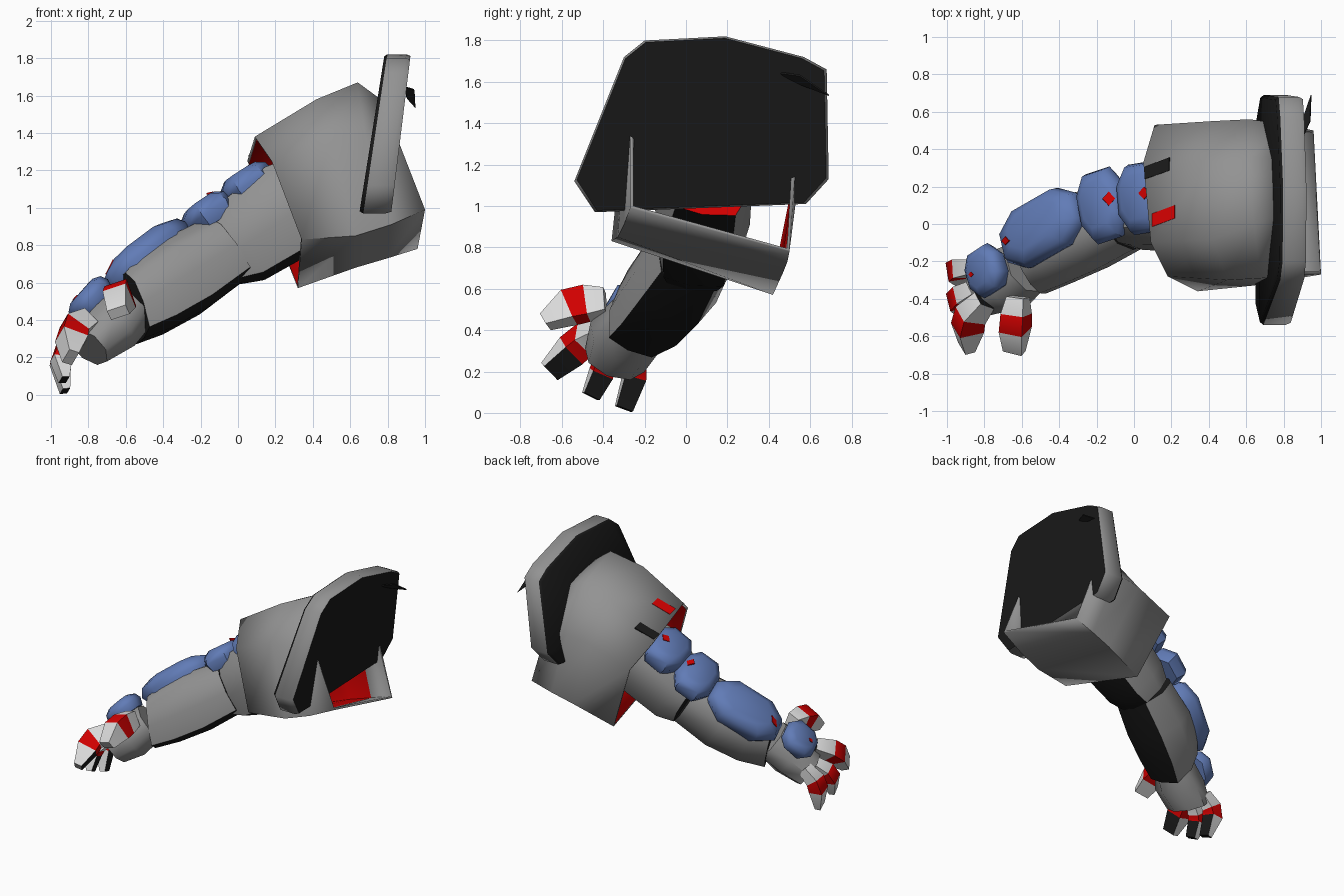
import bpy, bmesh, math
from mathutils import Vector as V
from mathutils.bvhtree import BVHTree

if "Cube" in bpy.data.objects:
    bpy.data.objects.remove(bpy.data.objects["Cube"])


def material(name, rgb):
    m = bpy.data.materials.new(name)
    m.diffuse_color = (*rgb, 1)
    m.use_nodes = True
    m.node_tree.nodes["Principled BSDF"].inputs["Base Color"].default_value = m.diffuse_color
    return m


GRAY = material("armour gray", (0.29, 0.29, 0.29))
BLACK = material("black", (0.01, 0.01, 0.01))
RED = material("red", (0.65, 0.0, 0.0))
BLUE = material("pad blue", (0.12, 0.2, 0.47))
WHITE = material("finger white", (0.72, 0.72, 0.72))


def section(c, axis, up, hw, hh, shape):
    """Place a 2D cross-section square to the axis."""
    axis = V(axis).normalized()
    side = axis.cross(V(up)).normalized()
    up = side.cross(axis)
    return [V(c) + side * (hw * x) + up * (hh * y) for x, y in shape]


K = 1 / math.cos(math.pi / 8)
OCTAGON = [(K * math.cos((i + .5) * math.tau / 8), K * math.sin((i + .5) * math.tau / 8)) for i in range(8)]
SQUARE = [(1, 1), (-1, 1), (-1, -1), (1, -1)]
# Arm section: long flat front (first points), flat underside
ARM = [(.85, -.85), (1, -.1), (.85, .6), (.4, 1), (-.4, 1), (-.95, .45), (-1, -.3), (-.6, -1), (.2, -1.02)]


def loft(name, rings, mats, rule=lambda seg, normal: 0, caps=True, angle=40):
    """Skin rings together; rule picks a material from segment (-1, -2 = caps) and normal."""
    bm = bmesh.new()
    rows = [[bm.verts.new(p) for p in r] for r in rings]
    n, segs, faces = len(rows[0]), [], []
    for s in range(len(rows) - 1):
        for i in range(n):
            j = (i + 1) % n
            faces.append(bm.faces.new((rows[s][i], rows[s][j], rows[s + 1][j], rows[s + 1][i])))
            segs.append(s)
    if caps:
        faces += [bm.faces.new(rows[0][::-1]), bm.faces.new(rows[-1])]
        segs += [-1, -2]
    bmesh.ops.recalc_face_normals(bm, faces=bm.faces[:])
    mid = sum((v.co for v in bm.verts), V()) / len(bm.verts)
    if sum(f.normal.dot(f.calc_center_median() - mid) for f in faces) < 0:
        bmesh.ops.reverse_faces(bm, faces=bm.faces[:])
    bm.normal_update()
    for f, s in zip(faces, segs):
        f.material_index = rule(s, f.normal)
    me = bpy.data.meshes.new(name)
    bm.to_mesh(me)
    bm.free()
    for m in mats:
        me.materials.append(m)
    ob = bpy.data.objects.new(name, me)
    bpy.context.collection.objects.link(ob)
    bpy.ops.object.select_all(action='DESELECT')
    ob.select_set(True)
    bpy.context.view_layer.objects.active = ob
    bpy.ops.object.shade_smooth_by_angle(angle=math.radians(angle))
    return ob


def plate(name, ob, corners, mat):
    """Thin plate laid on a surface below the given x, y corners."""
    tree = BVHTree.FromPolygons([v.co for v in ob.data.vertices],
                                [p.vertices for p in ob.data.polygons])
    mx = sum(c[0] for c in corners) / len(corners)
    my = sum(c[1] for c in corners) / len(corners)
    hit, nor, _, _ = tree.ray_cast(V((mx, my, 3)), V((0, 0, -1)))
    if hit is None:
        return
    if nor.z < 0:
        nor = -nor
    low = [V((x, y, hit.z - (nor.x * (x - hit.x) + nor.y * (y - hit.y)) / nor.z))
           for x, y in corners]
    loft(name, [[p - nor * .003 for p in low], [p + nor * .005 for p in low]], [mat])


# Shoulder sleeve: open flared shell, red inside except the outer flare
sleeve_rings = [
    [(.09, -.1, 1.38), (.05, .33, 1.25), (.11, .53, 1.1), (.32, .42, .57), (.34, -.36, .83), (.18, -.28, 1.25)],
    [(.42, -.08, 1.58), (.4, .33, 1.48), (.42, .55, 1.22), (.63, .47, .68), (.63, -.33, .85), (.5, -.3, 1.38)],
    [(.64, 0, 1.67), (.61, .35, 1.58), (.62, .56, 1.25), (.8, .49, .73), (.82, -.3, .91), (.68, -.29, 1.39)],
    [(.79, .05, 1.56), (.79, .35, 1.5), (.82, .53, 1.2), (.96, .5, .78), (1.0, -.27, .99), (.86, -.27, 1.35)]]
sleeve = loft("shoulder_sleeve", sleeve_rings, [GRAY, RED, GRAY, GRAY],
              lambda s, n: 2 if s == 2 else 0, caps=False, angle=55)
shell = sleeve.modifiers.new("thickness", 'SOLIDIFY')
shell.thickness, shell.offset = .02, -1
shell.material_offset, shell.material_offset_rim = 1, 0

# Markings on the sleeve's top edge
plate("sleeve_black_mark", sleeve, [(.06, .24), (.19, .285), (.19, .355), (.06, .305)], BLACK)
plate("sleeve_red_mark", sleeve, [(.1, -.015), (.22, .03), (.22, .1), (.1, .055)], RED)

# Shoulder shield: leaning slab, black faces and gray rim
outline = [(-.54, 1.12), (-.3, 1.72), (-.2, 1.8), (.19, 1.82), (.57, 1.72),
           (.68, 1.66), (.69, 1.13), (.58, 1.01), (-.44, .97)]


def shield_ring(x0, slope, k):
    return [(x0 + slope * (z - .97), .07 + (y - .07) * k, 1.39 + (z - 1.39) * k) for y, z in outline]


loft("shoulder_shield", [shield_ring(.65, .155, .975), shield_ring(.67, .15, 1),
                         shield_ring(.79, .13, 1), shield_ring(.82, .12, .98)],
     [GRAY, BLACK], lambda s, n: int(s < 1), angle=60)

# Small fin on the shield
fin = [V(p) for p in ((.89, .44, 1.65), (.94, .55, 1.635), (.945, .69, 1.54), (.9, .56, 1.59))]
loft("shield_fin", [fin, [p + V((.004, 0, -.008)) for p in fin]], [BLACK])

# Arm tubes: gray with a black underside and black joint caps, red at the shoulder end
UNDER = V((.55, 0, -.8)).normalized()


def arm_rule(s, n):
    if s == -2:
        return 2
    return int(s < 0 or (n.dot(UNDER) > .6 and n.y > -.65))


up_axis, up_n = V((.85, .1, .5)), V((-.5, 0, .85))
loft("upper_arm", [section((-.08, .05, .75), up_axis, up_n, .165, .18, ARM),
                   section((.02, .06, .82), up_axis, up_n, .2, .235, ARM),
                   section((.27, .08, .99), up_axis, up_n, .23, .26, ARM),
                   section((.6, .12, 1.15), up_axis, up_n, .2, .22, ARM)], [GRAY, BLACK, RED], arm_rule)

fore_axis, fore_n = V((.52, .25, .34)), V((-.45, .1, .85))
loft("forearm", [section((-.57, -.22, .465), (.52, .25, .12), fore_n, .165, .18, ARM),
                 section((-.46, -.14, .535), (.52, .25, .25), fore_n, .2, .205, ARM),
                 section((-.29, -.05, .64), fore_axis, fore_n, .215, .215, ARM),
                 section((-.07, .04, .775), fore_axis, fore_n, .19, .19, ARM)],
     [GRAY, BLACK, BLACK], arm_rule, angle=50)

# Palm: flattens toward the knuckles
palm_axis = V((-.22, -.14, -.22))
loft("palm", [section((-.57, -.23, .46), palm_axis, (-.6, .1, .7), .14, .14, OCTAGON),
              section((-.68, -.3, .36), palm_axis, (-.75, -.2, .6), .17, .15, OCTAGON),
              section((-.8, -.345, .255), palm_axis, (-.75, -.25, .6), .15, .115, OCTAGON)], [GRAY], angle=50)

# Fingers: white, red band, wedge tip with black inner side
PALM = V((.85, .1, -.45)).normalized()


def finger(name, pts, up, hw, hh, inner=True):
    pts = [V(p) for p in pts]
    rings = []
    for i, (p, kw, kh) in enumerate(zip(pts, (.75, 1, 1.05, .85), (.75, 1, 1.0, .4))):
        axis = pts[min(i + 1, 3)] - pts[max(i - 1, 0)]
        rings.append(section(p, axis, up, hw * kw, hh * kh, SQUARE))

    def rule(s, n):
        if s == 1:
            return 1
        return 2 if inner and s != 0 and n.dot(PALM) > .4 else 0
    loft(name, rings, [WHITE, RED, BLACK], rule)


BACK = (-.85, 0, .5)
finger("index_finger", [(-.8, -.41, .4), (-.875, -.49, .355), (-.89, -.555, .3), (-.895, -.66, .2)], BACK, .06, .07)
finger("middle_finger", [(-.84, -.34, .31), (-.92, -.385, .25), (-.945, -.41, .19), (-.93, -.46, .08)], BACK, .05, .05)
finger("outer_finger", [(-.85, -.23, .31), (-.93, -.24, .24), (-.95, -.25, .17), (-.925, -.3, .02)], BACK, .05, .05)
finger("thumb", [(-.62, -.39, .54), (-.63, -.48, .53), (-.635, -.565, .51), (-.64, -.68, .44)],
       (-.3, 0, .9), .063, .075, False)


# Padded blue plates along the back of the arm
def pad(name, c, axis, n, length, width, thick):
    a, n = V(axis).normalized(), V(n)
    w = n.cross(a).normalized()
    n = a.cross(w).normalized()
    shape = [(1, .45), (.55, 1), (-.55, 1), (-1, .45), (-1, -.45), (-.55, -1), (.55, -1), (1, -.45)]
    rings = [[V(c) + n * (h * thick) + a * (x * length * k) + w * (y * width * k) for x, y in shape]
             for h, k in ((-1, .85), (-.1, 1), (.6, .9), (1, .62))]
    return loft(name, rings, [BLUE], angle=50)


hand_pad = pad("hand_pad", (-.795, -.25, .515), (.15, .1, .17), (-.7, 0, .65), .13, .13, .058)
forearm_pad = pad("forearm_pad", (-.49, -.02, .74), (.4, .23, .3), (-.42, .25, .75), .28, .17, .085)
elbow_pad = pad("elbow_pad", (-.165, .1, .965), (.24, .08, .16), (-.45, .1, .8), .145, .195, .075)
arm_pad = pad("upper_arm_pad", (.05, .14, 1.125), (.25, .04, .16), (-.45, .05, .8), .15, .19, .078)

# Red diamonds on the pads
for name, ob, x, y, r in (("hand_diamond", hand_pad, -.87, -.27, .013),
                          ("forearm_diamond", forearm_pad, -.685, -.09, .02),
                          ("elbow_diamond", elbow_pad, -.135, .135, .034),
                          ("upper_arm_diamond", arm_pad, .055, .165, .03)):
    plate(name, ob, [(x - r, y), (x, y - r * 1.1), (x + r, y), (x, y + r * 1.1)], RED)
